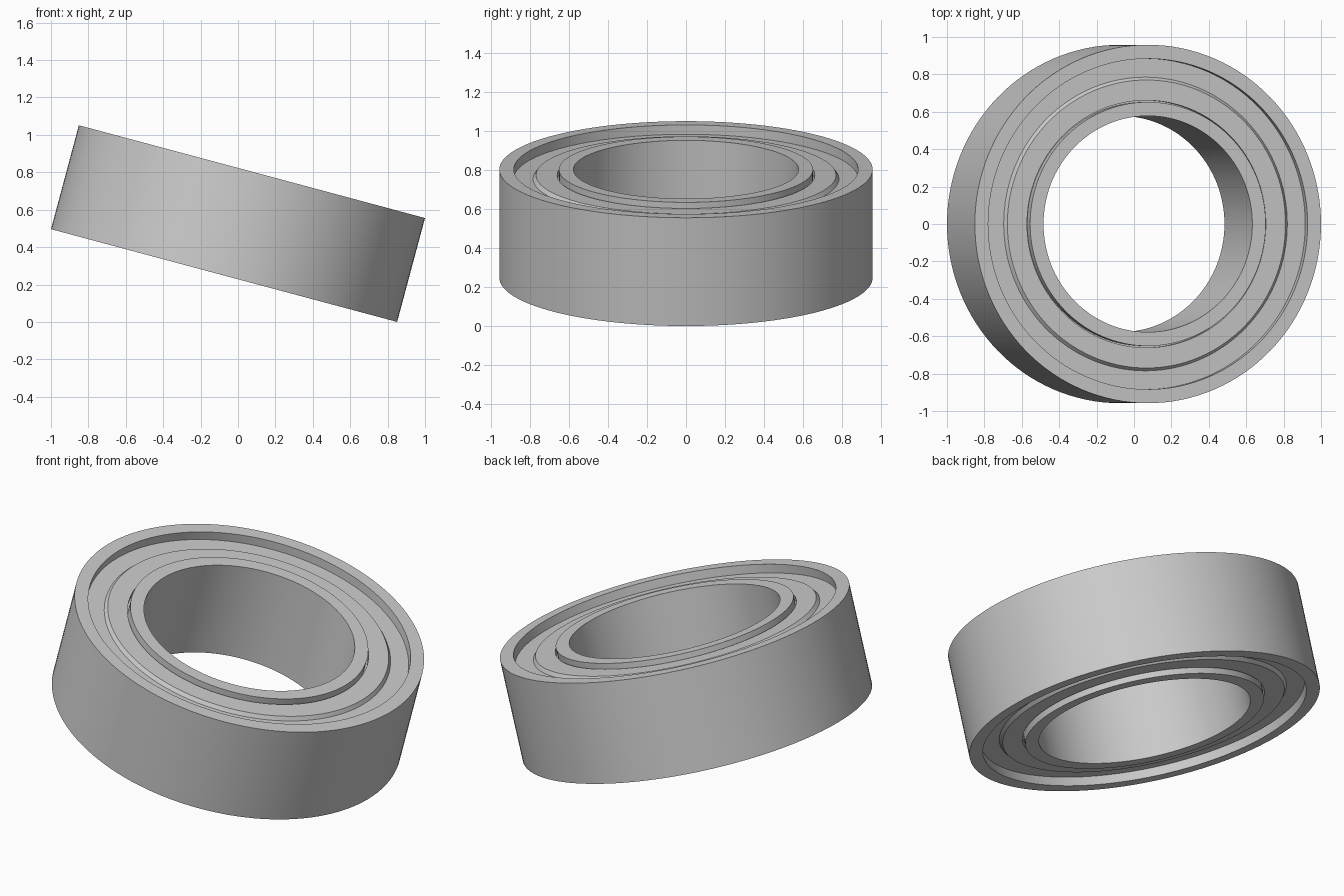
import bpy, bmesh
from math import radians, sin, cos, tau
from mathutils import Matrix

cube = bpy.data.objects.get("Cube")
if cube:
    bpy.data.objects.remove(cube)

R, H = 0.958, 0.575          # outer radius and width of the bearing
HALF = H / 2
TILT = radians(15)
SEGMENTS = 128
PLACE = (Matrix.Translation((0, 0, R * sin(TILT) + HALF * cos(TILT)))
         @ Matrix.Rotation(TILT, 4, 'Y'))

steel = bpy.data.materials.new("grey steel")
colour = (0.6, 0.6, 0.6, 1)
steel.diffuse_color = colour
steel.use_nodes = True
steel.node_tree.nodes["Principled BSDF"].inputs["Base Color"].default_value = colour


def lathe(name, profile):
    """Spin a closed (radius, height) profile around the bearing axis."""
    bm = bmesh.new()
    rings = []
    for i in range(SEGMENTS):
        a = tau * i / SEGMENTS
        rings.append([bm.verts.new((r * cos(a), r * sin(a), z)) for r, z in profile])
    n = len(profile)
    for i in range(SEGMENTS):
        a, b = rings[i], rings[(i + 1) % SEGMENTS]
        for j in range(n):
            k = (j + 1) % n
            bm.faces.new((a[j], b[j], b[k], a[k]))
    bmesh.ops.recalc_face_normals(bm, faces=bm.faces)
    mesh = bpy.data.meshes.new(name)
    bm.to_mesh(mesh)
    bm.free()
    mesh.materials.append(steel)
    obj = bpy.data.objects.new(name, mesh)
    bpy.context.collection.objects.link(obj)
    obj.matrix_world = PLACE
    bpy.ops.object.select_all(action='DESELECT')
    obj.select_set(True)
    bpy.context.view_layer.objects.active = obj
    bpy.ops.object.shade_smooth_by_angle(angle=radians(25))
    return obj


# Outer and inner races
lathe("outer_race", [(0.884, -HALF), (R, -HALF), (R, HALF), (0.884, HALF)])
lathe("inner_race", [(0.578, -HALF), (0.652, -HALF), (0.652, HALF), (0.578, HALF)])

# Recessed shields on both sides, each with a raised inner step
for side, name in ((1, "top_shield"), (-1, "bottom_shield")):
    section = [(0.884, 0.05), (0.785, 0.05), (0.77, 0.03),
               (0.661, 0.03), (0.661, 0.06), (0.652, 0.06),
               (0.652, 0.09), (0.884, 0.09)]
    lathe(name, [(r, side * (HALF - depth)) for r, depth in section])
